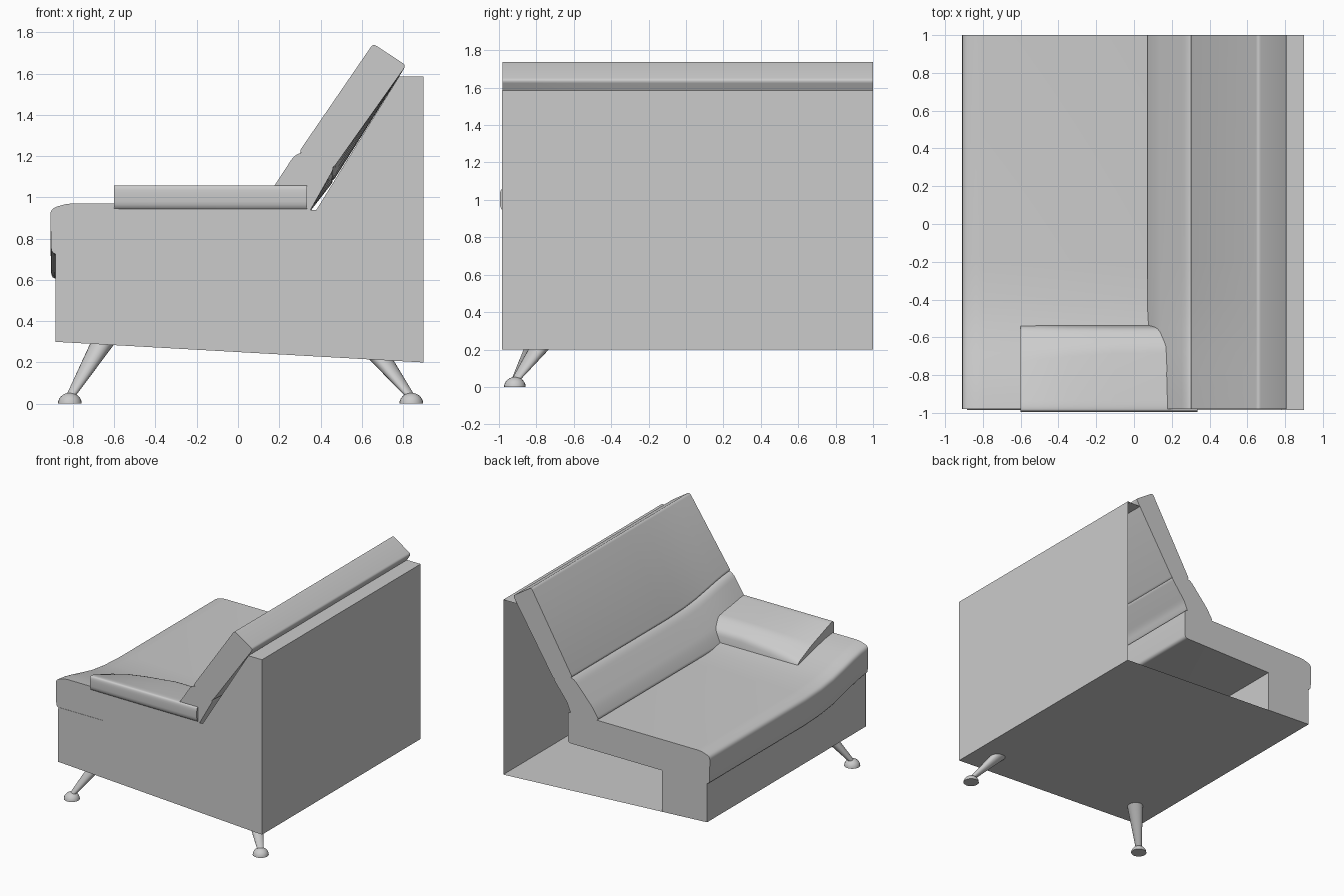
import bpy, bmesh, math
from mathutils import Vector

if "Cube" in bpy.data.objects:
    bpy.data.objects.remove(bpy.data.objects["Cube"])


def finish(name, bm, angle=35):
    bmesh.ops.recalc_face_normals(bm, faces=bm.faces)
    me = bpy.data.meshes.new(name)
    bm.to_mesh(me)
    bm.free()
    ob = bpy.data.objects.new(name, me)
    bpy.context.collection.objects.link(ob)
    bpy.ops.object.select_all(action='DESELECT')
    ob.select_set(True)
    bpy.context.view_layer.objects.active = ob
    bpy.ops.object.shade_smooth_by_angle(angle=math.radians(angle))
    return ob


def loft(name, sections, closed=True, caps=True, angle=35):
    """Skin a list of matching 3D sections."""
    bm = bmesh.new()
    rings = [[bm.verts.new(p) for p in s] for s in sections]
    n = len(rings[0])
    for a, b in zip(rings, rings[1:]):
        for i in range(n if closed else n - 1):
            j = (i + 1) % n
            bm.faces.new((a[i], a[j], b[j], b[i]))
    if caps:
        bm.faces.new(rings[0])
        bm.faces.new(rings[-1])
    return finish(name, bm, angle)


def soften(pts, radius, steps=4):
    """Round the corners of a closed 2D outline."""
    out = []
    n = len(pts)
    for i in range(n):
        p = Vector(pts[i])
        a, b = Vector(pts[i - 1]) - p, Vector(pts[(i + 1) % n]) - p
        a = p + a.normalized() * min(radius, a.length * 0.45)
        b = p + b.normalized() * min(radius, b.length * 0.45)
        for k in range(steps + 1):
            t = k / steps
            out.append(a * (1 - t) ** 2 + p * 2 * t * (1 - t) + b * t * t)
    return out


# the middle of the sofa sags below the outer end
SAG = [(-0.98, 0), (-0.9, 0.01), (-0.8, 0.03), (-0.68, 0.06),
       (-0.55, 0.09), (-0.4, 0.11), (-0.2, 0.12), (1.0, 0.12)]

# side wall
bm = bmesh.new()
wall = [(-0.885, 0.30), (0.9, 0.20), (0.9, 1.585), (0.78, 1.585), (0.38, 0.94),
        (-0.49, 0.94), (-0.49, 0.72), (-0.885, 0.72)]
bm.faces.new([bm.verts.new((x, -0.985, z)) for x, z in wall])
finish("side_wall", bm)

# floor, back panel and top ledge, open at the inner end
shell = [(-0.885, 0.30), (0.9, 0.20), (0.9, 1.585), (0.78, 1.585)]
loft("body_shell", [[(x, y, z) for x, z in shell] for y in (-0.985, 1)],
     closed=False, caps=False)

# solid base under the front of the seat
loft("front_base", [[(-0.885, y, 0.30), (-0.49, y, 0.278),
                     (-0.49, y, 0.73 - d), (-0.885, y, 0.73 - d)]
                    for y, d in [(-0.983, 0)] + SAG[1:]])

# seat cushion
seat = soften([(-0.905, 0.725), (-0.91, 0.945), (-0.83, 0.97),
               (0.335, 0.97), (0.335, 0.725)], 0.03)
loft("seat_cushion", [[(x, y, z - d) for x, z in seat] for y, d in SAG])

# back cushions: the crease between them drops away from the outer end
def back_cushion(name, outline, free, radius):
    secs = []
    for y, d in SAG:
        pts = [(x, z - d * 0.75 * f) for (x, z), f in zip(outline, free)]
        secs.append([(x, y, z) for x, z in soften(pts, radius)])
    loft(name, secs)

back_cushion("lower_back_cushion",
             [(0.06, 0.85), (0.12, 0.97), (0.27, 1.20), (0.31, 1.22),
              (0.47, 1.15), (0.34, 0.92), (0.31, 0.84)],
             [0, 0.3, 1, 1, 0.7, 0, 0], 0.03)
back_cushion("upper_back_cushion",
             [(0.295, 1.22), (0.655, 1.745), (0.815, 1.64), (0.46, 1.14)],
             [1, 0, 0, 0.7], 0.02)

# arm pad: slopes down to the seat, pinched at the front
front = [(-0.995, 0.945), (-0.995, 1.055), (-0.97, 1.06), (-0.70, 0.965),
         (-0.55, 0.895), (-0.53, 0.86), (-0.75, 0.87)]
rear = [(-0.995, 0.945), (-0.995, 1.055), (-0.97, 1.06), (-0.65, 1.02),
        (-0.55, 0.96), (-0.53, 0.84), (-0.75, 0.84)]
secs = []
for x, t in [(-0.6, 0), (-0.5, 0.35), (-0.35, 0.65), (-0.1, 1), (0.335, 1)]:
    pts = [Vector(a).lerp(Vector(b), t) for a, b in zip(front, rear)]
    secs.append([(x, y, z) for y, z in soften(pts, 0.035)])
loft("arm_pad", secs)


# splayed tapered legs with domed feet
def ring(c, r, n=20):
    return [(c[0] + r * math.cos(2 * math.pi * k / n),
             c[1] + r * math.sin(2 * math.pi * k / n), c[2]) for k in range(n)]

for part, foot_x, top_x, top_z in (("front", -0.815, -0.655, 0.295),
                                   ("rear", 0.84, 0.685, 0.225)):
    loft(part + "_leg", [ring((foot_x, -0.915, 0.03), 0.022),
                         ring((top_x, -0.77, top_z), 0.06)])
    dome = [ring((foot_x, -0.915, 0.053 * math.sin(a)), 0.058 * math.cos(a))
            for a in [k * math.pi / 2 / 6.3 for k in range(7)]]
    loft(part + "_foot", dome, angle=50)
